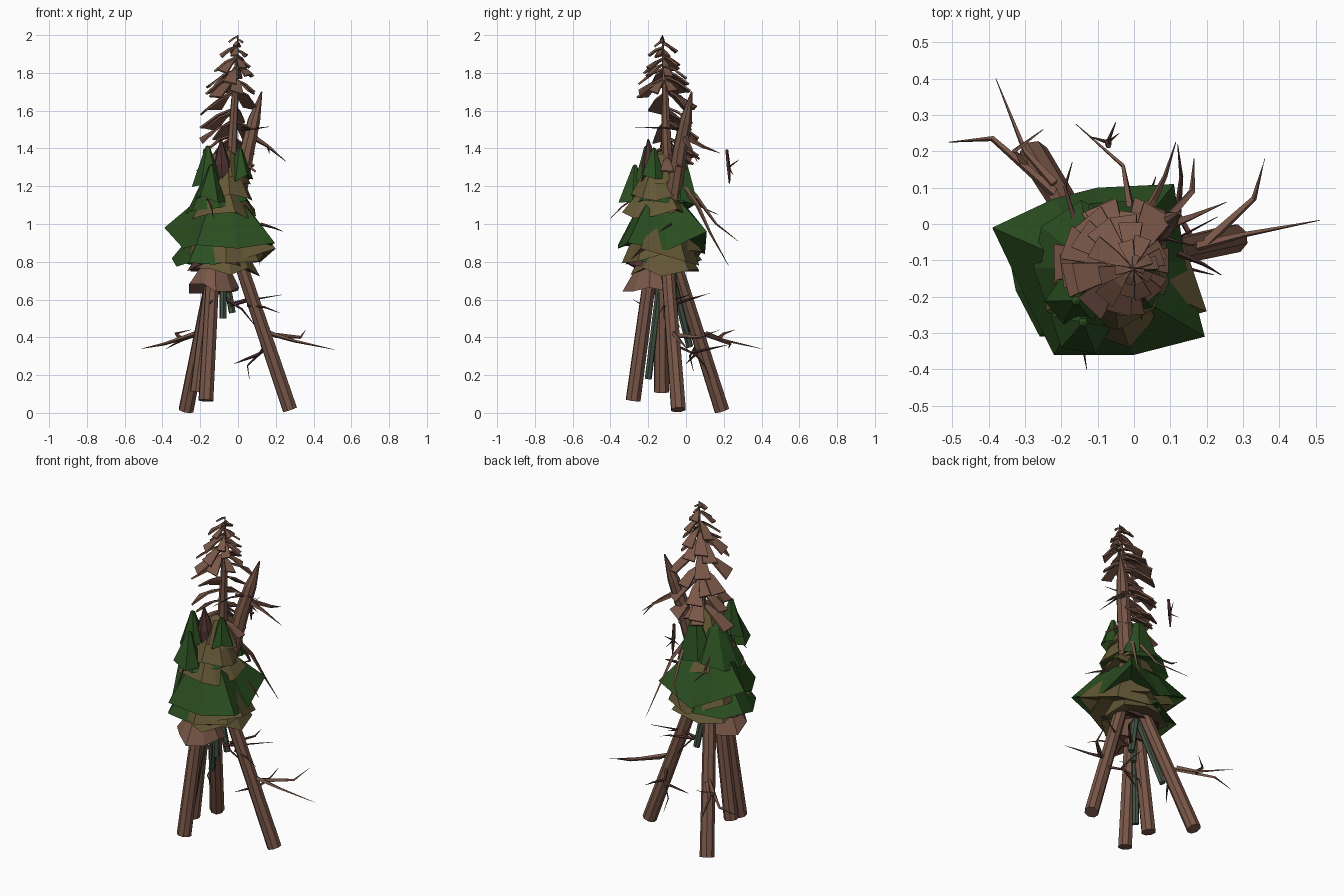
import bpy, bmesh, math, random
from mathutils import Vector

if "Cube" in bpy.data.objects:
    bpy.data.objects.remove(bpy.data.objects["Cube"])

random.seed(7)

def mat(name, c):
    m = bpy.data.materials.new(name)
    m.diffuse_color = (*c, 1)
    m.use_nodes = True
    m.node_tree.nodes["Principled BSDF"].inputs["Base Color"].default_value = m.diffuse_color
    return m

BARK = mat("bark", (.19, .095, .065))
DARK = mat("dark_bark", (.075, .032, .03))
GREEN = mat("needles", (.023, .075, .014))
OLIVE = mat("dry_needles", (.125, .095, .036))
MOSS = mat("moss_pole", (.06, .09, .06))

def finish(name, bm, m):
    bmesh.ops.recalc_face_normals(bm, faces=bm.faces)
    me = bpy.data.meshes.new(name)
    bm.to_mesh(me)
    bm.free()
    me.materials.append(m)
    ob = bpy.data.objects.new(name, me)
    bpy.context.collection.objects.link(ob)
    return ob

def tube(name, pts, radii, m, n=8):
    """Tapered tube along a path, rings square to the path."""
    bm = bmesh.new()
    pts = [Vector(p) for p in pts]
    rings = []
    for i, p in enumerate(pts):
        d = (pts[min(i + 1, len(pts) - 1)] - pts[max(i - 1, 0)]).normalized()
        u = d.cross(Vector((.3, 1, .2))).normalized()
        v = d.cross(u)
        rings.append([bm.verts.new(p + radii[i] * (math.cos(a) * u + math.sin(a) * v))
                      for a in [2 * math.pi * k / n for k in range(n)]])
    for a, b in zip(rings, rings[1:]):
        for k in range(n):
            bm.faces.new((a[k], a[(k + 1) % n], b[(k + 1) % n], b[k]))
    bm.faces.new(rings[0])
    bm.faces.new(rings[-1])
    return finish(name, bm, m)

def twig(name, pts, r=.012, m=BARK):
    k = len(pts) - 1
    tube(name, pts, [r * (1 - i / k) + .001 for i in range(k + 1)], m, 4)

def skirt_from(name, rim, apex, top_r, m, lift=.05):
    """Layer of boughs: rim points rise to a small top ring, hollow underneath."""
    bm = bmesh.new()
    n = len(rim)
    apex = Vector(apex)
    lo = [bm.verts.new(p) for p in rim]
    hi = []
    for p in rim:
        d = Vector((p[0] - apex.x, p[1] - apex.y, 0)).normalized()
        hi.append(bm.verts.new(apex + d * top_r))
    mean = sum((Vector(p) for p in rim), Vector()) / n
    under = bm.verts.new((apex.x, apex.y, mean.z + lift))
    tip = bm.verts.new(apex + Vector((0, 0, top_r * .5)))
    for k in range(n):
        j = (k + 1) % n
        bm.faces.new((lo[k], lo[j], hi[j], hi[k]))
        bm.faces.new((hi[k], hi[j], tip))
        bm.faces.new((lo[j], lo[k], under))
    finish(name, bm, m)

def skirt(name, c, zb, zt, r, top_r, m, n=8, jag=.03):
    rim = []
    for k in range(n):
        a = 2 * math.pi * (k + random.uniform(-.25, .25)) / n
        q = r * random.uniform(.86, 1.12)
        rim.append((c[0] + q * math.cos(a), c[1] + q * math.sin(a),
                    zb + random.uniform(-jag, jag)))
    skirt_from(name, rim, (c[0], c[1], zt), top_r, m)

# Four log legs
legs = [((-.275, .19, .013), (-.12, -.06, .80)), ((.275, -.04, .017), (.01, -.1, .80)),
        ((-.17, -.28, .065), (-.13, -.18, .80)), ((-.215, -.13, .11), (-.13, -.13, .80))]
for b, t in legs:
    tube("log_leg", [b, t], [.041, .036], BARK)

# Mossy poles hanging between the legs
for b, t in [((-.18, -.2, .18), (-.12, -.13, .75)), ((-.19, .02, .35), (-.1, -.08, .75)),
             ((-.08, -.1, .5), (-.08, -.1, .75)), ((-.03, -.06, .53), (-.07, -.07, .75))]:
    tube("moss_pole", [b, t], [.019, .019], MOSS, 6)

# Broken spikes rising out of the boughs, and the tall dead trunk
tube("broken_spike", [(-.04, -.1, .95), (.05, -.03, 1.4), (.085, .0, 1.55), (.125, .03, 1.7)],
     [.05, .04, .034, .004], BARK)
tube("dark_spike", [(-.06, -.15, 1.0), (-.085, -.19, 1.32), (-.09, -.2, 1.45)],
     [.07, .045, .004], DARK, 7)
tube("dead_trunk", [(-.07, -.1, .8), (-.035, -.1, 1.35), (-.015, -.11, 1.7), (0, -.125, 2)],
     [.045, .03, .018, .003], BARK, 7)

# Bark base and lower layers
skirt("bark_base", (-.12, -.185), .655, .8, .14, .06, BARK, 9, .03)
skirt("dark_base", (-.11, -.16), .765, .9, .17, .07, DARK, 9)
skirt("dry_layer", (-.07, -.11), .75, .92, .19, .08, OLIVE, 10)
skirt("green_layer", (-.14, -.14), .79, .98, .21, .08, GREEN, 9)
skirt("dry_layer", (-.07, -.14), .83, 1.05, .21, .09, OLIVE, 9, .04)

# Broad green layer with its long corners
skirt_from("broad_green_layer", [(-.39, -.01, .98), (-.29, -.22, .87), (-.22, -.36, .89),
           (0, -.36, .87), (.195, -.31, .90), (.14, -.1, .86), (.11, .11, .96),
           (-.1, .1, .84), (-.22, .07, .9)], (-.09, -.14, 1.17), .08, GREEN)
skirt_from("dry_corner_layer", [(.2, -.24, .87), (.12, 0, .8), (-.05, .07, .78), (-.28, .03, .88),
           (-.26, -.26, .84), (-.05, -.31, .79)], (-.08, -.13, 1.08), .1, OLIVE)

# Upper layers
skirt("dry_layer", (-.08, -.15), 1.05, 1.2, .185, .08, OLIVE, 9)
skirt("green_layer", (-.11, -.12), 1.09, 1.27, .175, .06, GREEN, 8, .04)
skirt("dry_layer", (-.06, -.15), 1.14, 1.3, .15, .06, OLIVE, 8)
skirt("dry_layer", (-.05, -.13), 1.23, 1.37, .115, .04, OLIVE, 8)
skirt("green_back_layer", (-.05, -.02), 1.12, 1.33, .11, .03, GREEN, 6)
for x, y, zb, zt, r in [(-.16, -.21, 1.22, 1.41, .08), (.01, -.17, 1.24, 1.4, .065),
                        (-.14, -.27, 1.12, 1.31, .085)]:
    skirt("green_peak", (x, y), zb, zt, r, .012, GREEN, 6)

# Drooping bark flaps around the dead trunk
def flap(z, ang, L):
    t = (z - 1.35) / .65
    o = Vector((-.035 + .035 * t, -.1 - .025 * t, z))
    d = Vector((math.cos(ang), math.sin(ang), 0))
    s = Vector((-d.y, d.x, 0))
    bm = bmesh.new()
    rows = []
    for f, drop, w in [(0, 0, .01), (.5, .22, .17), (1, .6, .27)]:
        c = o + d * L * f - Vector((0, 0, L * drop))
        tilt = Vector((0, 0, random.uniform(-.08, .08) * L * f))
        rows.append([bm.verts.new(c - s * w * L - tilt), bm.verts.new(c + s * w * L + tilt)])
    for a, b in zip(rows, rows[1:]):
        bm.faces.new((a[0], a[1], b[1], b[0]))
    ob = finish("bark_flap", bm, BARK)
    sol = ob.modifiers.new("thickness", 'SOLIDIFY')
    sol.thickness = .01

for z, L, n in [(1.985, .05, 4), (1.945, .09, 5), (1.89, .12, 5), (1.84, .15, 6), (1.78, .165, 6)]:
    start = random.random() * 6
    for k in range(n):
        a = start + k * 2 * math.pi / n + random.uniform(-.25, .25)
        flap(z + random.uniform(-.02, .02), a, L * (.82 - .22 * math.cos(a)))
for z in (1.7, 1.62, 1.55, 1.48, 1.41):
    for deg in (75, 125, 180):
        flap(z + random.uniform(-.02, .02), math.radians(deg + random.uniform(-20, 20)),
             random.uniform(.13, .19))
for z, deg in [(1.42, 215), (1.38, 40), (1.36, 0)]:
    flap(z, math.radians(deg), .13)

# Branches on the legs
for pts in [[(.14, -.07, .43), (.3, -.03, .38), (.51, .01, .335)],
            [(.2, -.05, .41), (.33, .07, .40), (.36, .18, .44)],
            [(-.19, .06, .43), (-.39, .235, .365), (-.51, .225, .34)],
            [(-.22, .11, .42), (-.3, .2, .385), (-.38, .4, .34)],
            [(-.3, .17, .39), (-.33, .2, .42), (-.25, .26, .44)]]:
    twig("leg_branch", pts, .014)
for pts in [[(.17, -.06, .36), (.11, .05, .31), (.05, .1, .25), (.06, .13, .18)],
            [(.11, .05, .31), (.03, .02, .28), (-.02, .0, .26)],
            [(.12, .03, .32), (.13, .13, .34), (.12, .22, .36)],
            [(-.2, .07, .38), (-.22, .02, .3), (-.2, .04, .22)],
            [(-.04, -.08, .57), (.08, -.06, .6), (.23, .02, .625)],
            [(-.02, -.05, .58), (.08, .05, .61), (.08, .13, .635)],
            [(.05, -.1, .57), (.14, -.12, .56), (.22, -.14, .53)],
            [(-.14, -.19, .58), (-.16, -.23, .57), (-.13, -.28, .6)],
            [(-.06, -.08, .6), (.02, -.09, .55), (.1, -.03, .45)]]:
    twig("lower_twig", pts, .009, DARK)

# Branches high on the trunk and spike
for pts in [[(.06, -.02, 1.47), (.16, .09, 1.41), (.165, .18, 1.375)],
            [(.08, -.01, 1.46), (.16, .02, 1.41), (.255, .06, 1.33)],
            [(-.03, -.06, 1.24), (-.01, .05, 1.15), (-.03, .16, 1.0), (-.16, .275, .91)],
            [(-.01, -.03, 1.22), (.05, .06, 1.1), (.085, .13, .95), (.115, .225, .78)]]:
    twig("upper_branch", pts, .016)
for pts in [[(.07, -.02, 1.5), (.03, -.12, 1.51), (.02, -.27, 1.51)],
            [(.02, -.05, 1.5), (.09, -.04, 1.505), (.165, -.06, 1.515)],
            [(.12, -.08, 1.0), (.19, -.11, .98), (.24, -.14, .96)],
            [(-.16, -.27, 1.14), (-.14, -.34, 1.09), (-.13, -.4, 1.03)],
            [(-.16, .0, 1.15), (-.19, .1, 1.08), (-.17, .17, 1.05)]]:
    twig("upper_twig", pts, .008, DARK)

# Loose upright twig behind the tree
tube("loose_twig", [(-.07, .23, 1.215), (-.072, .225, 1.3), (-.07, .215, 1.395)],
     [.004, .011, .008], DARK, 5)
for e in [(-.05, .28, 1.34), (-.04, .25, 1.26), (-.12, .24, 1.29)]:
    twig("loose_twig_fork", [(-.072, .225, 1.3), e], .005, DARK)
